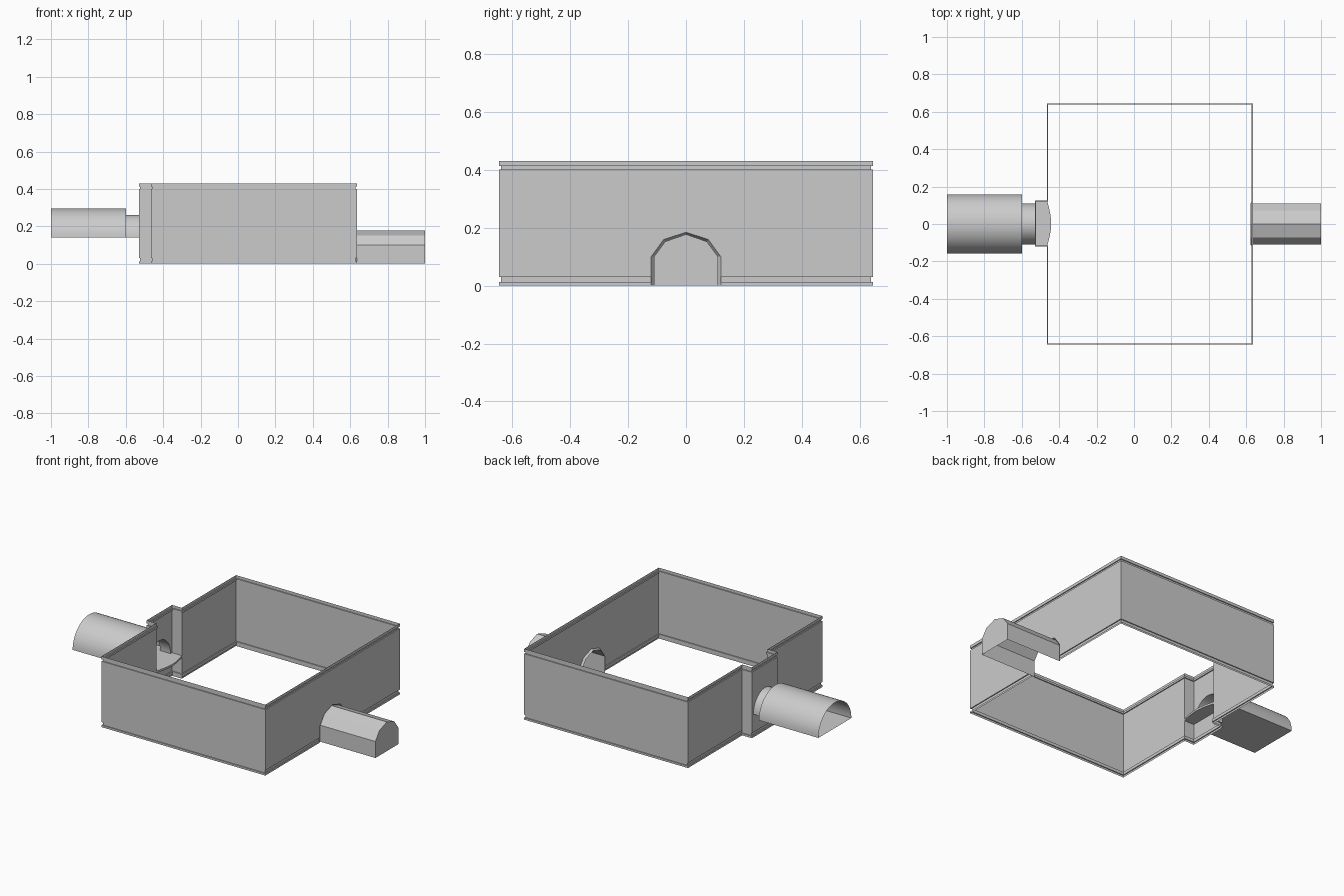
import bpy, bmesh, math

if "Cube" in bpy.data.objects:
    bpy.data.objects.remove(bpy.data.objects["Cube"])

X0, X1, Y = -0.465, 0.635, 0.645      # room limits
XA, YA0, YA1 = -0.53, -0.12, 0.125    # alcove limits
ZF = 0.14                             # raised tunnel floor
D = 0.006                             # depth of trim steps


def make(name, faces, smooth=False):
    bm = bmesh.new()
    for f in faces:
        bm.faces.new([bm.verts.new(p) for p in f])
    bmesh.ops.remove_doubles(bm, verts=bm.verts, dist=1e-5)
    bmesh.ops.recalc_face_normals(bm, faces=bm.faces)
    mesh = bpy.data.meshes.new(name)
    bm.to_mesh(mesh)
    bm.free()
    ob = bpy.data.objects.new(name, mesh)
    bpy.context.collection.objects.link(ob)
    if smooth:
        bpy.ops.object.select_all(action='DESELECT')
        ob.select_set(True)
        bpy.context.view_layer.objects.active = ob
        bpy.ops.object.shade_smooth_by_angle(angle=math.radians(35))
    return ob


def sweep(path, profile, skip=()):
    """Carry an (inset, z) profile along a right-angled plan path."""
    normals = []
    for (ax, ay), (bx, by) in zip(path, path[1:]):
        length = math.hypot(bx - ax, by - ay)
        normals.append(((ay - by) / length, (bx - ax) / length))
    rows = []
    for i, (x, y) in enumerate(path):
        near = normals[max(i - 1, 0):i + 1]
        nx, ny = sum(n[0] for n in near), sum(n[1] for n in near)
        rows.append([(x + nx * d, y + ny * d, z) for d, z in profile])
    return [(a[j], b[j], b[j + 1], a[j + 1])
            for i, (a, b) in enumerate(zip(rows, rows[1:]))
            for j in range(len(profile) - 1) if (i, j) not in skip]


def loft(rings, closed=False):
    faces = []
    for a, b in zip(rings, rings[1:]):
        n = len(a)
        for i in range(n if closed else n - 1):
            k = (i + 1) % n
            faces.append((a[i], b[i], b[k], a[k]))
    return faces


def at_x(x, outline):
    return [(x, y, z) for y, z in outline]


def half_round(ry, rz, n=24):
    return [(ry * math.cos(math.pi * i / n), ZF + rz * math.sin(math.pi * i / n))
            for i in range(n + 1)]


# outlines of the two openings
def angular(w, shoulder, top):
    return [(w, 0), (w, 0.10), (shoulder, top - 0.025), (0, top),
            (-shoulder, top - 0.025), (-w, 0.10), (-w, 0)]


door_outer = angular(0.12, 0.077, 0.184)
door_inner = angular(0.11, 0.072, 0.177)
small_arch = half_round(0.11, 0.12)
big_arch = half_round(0.158, 0.155)

# room walls with stepped skirting and top moulding
skirting = [(0, 0), (0, 0.012), (D, 0.012), (D, 0.03), (0, 0.03)]
moulding = [(0, 0.40), (D, 0.40), (D, 0.412), (0, 0.412), (0, 0.43)]
plan = [(X1, 0.12), (X1, Y), (X0, Y), (X0, YA1), (XA, YA1),
        (XA, YA0), (X0, YA0), (X0, -Y), (X1, -Y), (X1, -0.12)]
walls = sweep(plan, skirting + moulding, skip={(4, 4)})
walls += sweep([(X1, -0.12), (X1, 0.12)], moulding)
# wall above the angular doorway
walls.append(at_x(X1, [(0.12, 0.40)] + door_outer[1:-1] + [(-0.12, 0.40)]))
# alcove back wall around the round opening
walls.append(at_x(XA, [(YA1, 0.03), (YA1, ZF), small_arch[0],
                       small_arch[-1], (YA0, ZF), (YA0, 0.03)]))
walls.append(at_x(XA, [(YA1, 0.40), (YA1, ZF)] + small_arch + [(YA0, ZF), (YA0, 0.40)]))
make("room_walls", walls)

# low angular passage, closed at its far end
make("doorway_frame", loft([at_x(X1, door_outer), at_x(0.622, door_inner)]))
make("angular_passage",
     loft([at_x(0.622, door_inner), at_x(1.0, door_inner)]) + [at_x(1.0, door_inner)])

# raised round passage: narrow neck, step, wide tunnel, flat floor
make("round_passage",
     loft([at_x(XA, small_arch), at_x(-0.60, small_arch),
           at_x(-0.60, big_arch), at_x(-1.0, big_arch)]), smooth=True)
make("passage_floor", [
    [(XA, 0.11, ZF), (XA, -0.11, ZF), (-0.60, -0.11, ZF), (-0.60, 0.11, ZF)],
    [(-0.60, 0.158, ZF), (-0.60, -0.158, ZF), (-1.0, -0.158, ZF), (-1.0, 0.158, ZF)]])

# thin bowed ledge in the alcove
edge = [(XA, YA0)]
for i in range(9):
    t = i / 8
    edge.append((X0 + 0.022 * math.sin(math.pi * t), YA0 + (YA1 - YA0) * t))
edge.append((XA, YA1))
top = [(x, y, ZF) for x, y in edge]
under = [(x, y, ZF - 0.012) for x, y in edge]
make("alcove_ledge", loft([under, top], closed=True) + [top, under])
